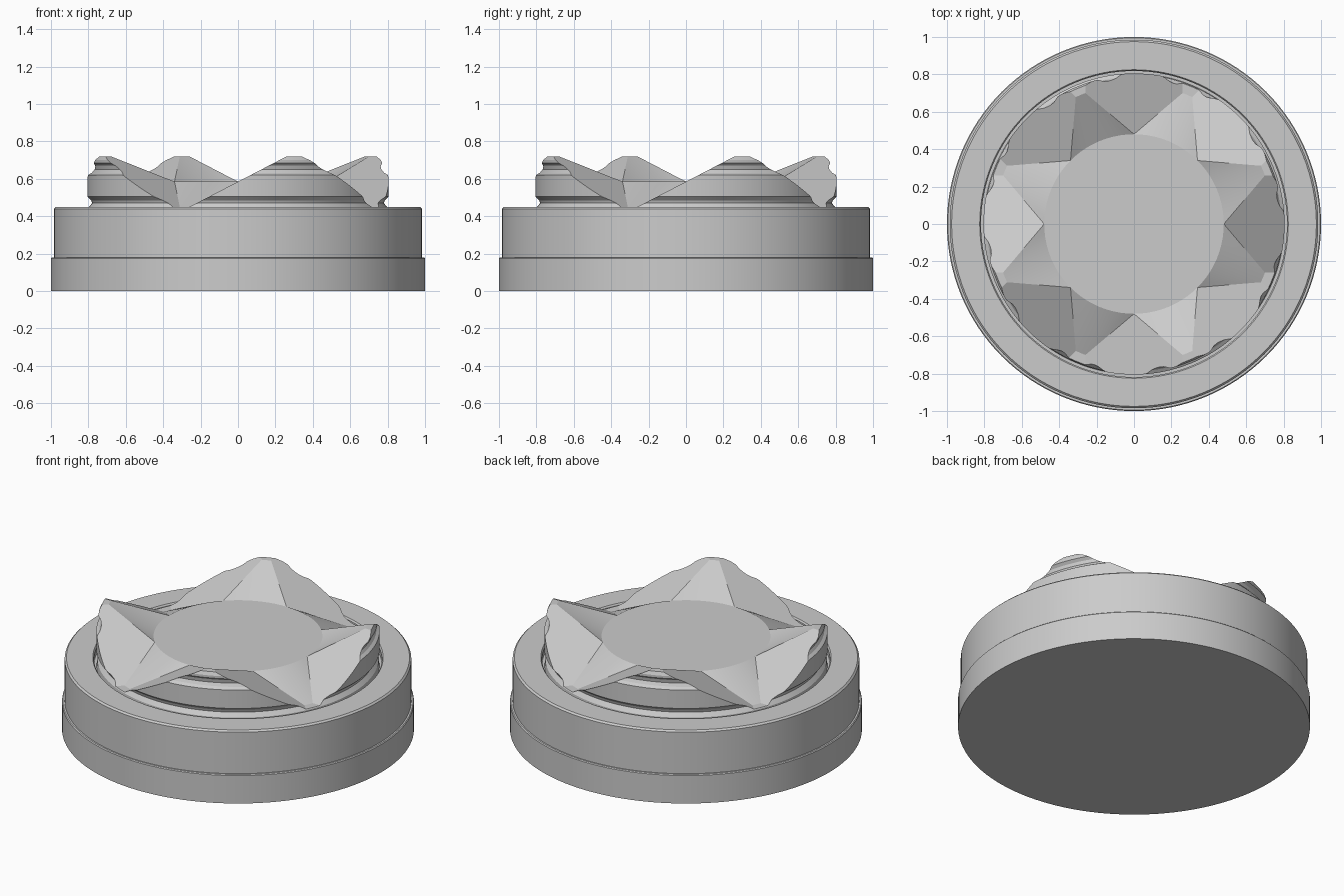
import bpy, bmesh, math
from math import sin, cos, asin, radians

if "Cube" in bpy.data.objects:
    bpy.data.objects.remove(bpy.data.objects["Cube"])

MID, HIGH, LOW = 0.585, 0.72, 0.45    # crown heights: disc, tooth tip, notch floor
INNER, TIP_R, TIP_Y = 0.48, 0.747, 0.26
SLOPE = (HIGH - MID) / TIP_Y


def finish(name, bm, angle):
    bmesh.ops.remove_doubles(bm, verts=bm.verts, dist=1e-5)
    bmesh.ops.recalc_face_normals(bm, faces=bm.faces)
    mesh = bpy.data.meshes.new(name)
    bm.to_mesh(mesh)
    bm.free()
    obj = bpy.data.objects.new(name, mesh)
    bpy.context.collection.objects.link(obj)
    bpy.ops.object.select_all(action='DESELECT')
    obj.select_set(True)
    bpy.context.view_layer.objects.active = obj
    bpy.ops.object.shade_smooth_by_angle(angle=radians(angle))
    return obj


def add_face(bm, points):
    """Add a polygon, skipping repeated corners."""
    clean = []
    for p in points:
        if not clean or math.dist(p, clean[-1]) > 1e-5:
            clean.append(p)
    if len(clean) > 1 and math.dist(clean[0], clean[-1]) < 1e-5:
        clean.pop()
    if len(clean) > 2:
        bm.faces.new([bm.verts.new(p) for p in clean])


def polar(r, a, z):
    return (r * cos(a), r * sin(a), z)


# Stepped round base with chamfered collar and a recess for the crown
profile = [(0, 0), (1, 0), (1, 0.175), (0.995, 0.18), (0.985, 0.18),
           (0.985, 0.44), (0.975, 0.45), (0.825, 0.45), (0.818, 0.44),
           (0.818, 0.40), (0, 0.40)]
bm = bmesh.new()
ring = [bm.verts.new((r, 0, z)) for r, z in profile]
edges = [bm.edges.new(pair) for pair in zip(ring, ring[1:])]
bmesh.ops.spin(bm, geom=ring + edges, axis=(0, 0, 1), cent=(0, 0, 0),
               angle=2 * math.pi, steps=128, use_merge=True)
finish("round_base", bm, 30)

# Side profile of the crown: shallow grooves near the notches and the tips
side = [(0.38, 0.805), (0.445, 0.80), (0.47, 0.78), (0.485, 0.785), (0.505, 0.805),
        (0.62, 0.805), (0.632, 0.787), (0.65, 0.776), (0.67, 0.78),
        (0.685, 0.795), (0.70, 0.795), (0.72, 0.785)]


def side_radius(z):
    for (z0, r0), (z1, r1) in zip(side, side[1:]):
        if z <= z1:
            return r0 + (r1 - r0) * (z - z0) / (z1 - z0)
    return side[-1][1]


def rim_height(k, local):
    """Height where flank k meets the side, solved by iteration."""
    h = MID
    for _ in range(25):
        h = MID + (-1) ** k * SLOPE * side_radius(h) * sin(local)
        h = max(LOW, min(HIGH, h))
    return h


# Crown with four teeth and four notches
bm = bmesh.new()
step = radians(45)
tip_a = asin(TIP_Y / TIP_R)
corner = {1: asin(TIP_Y / side_radius(HIGH)), -1: asin(TIP_Y / side_radius(LOW))}
N, ARC = 36, 10
rim = []
for k in range(8):
    s = (-1) ** k
    a0 = k * step
    lo, hi = -corner[-s], corner[s]
    z_hi, z_lo = MID + s * (HIGH - MID), MID - s * (HIGH - MID)
    # sloping flank between a tooth and a notch
    flank = []
    for i in range(N + 1):
        t = lo + (hi - lo) * i / N
        h = rim_height(k, t)
        if i == 0:
            h = z_lo
        if i == N:
            h = z_hi
        flank.append((a0 + t, h))
    start = polar(INNER, a0, MID)
    outer = [polar(side_radius(h), a, h) for a, h in flank]
    chain = [polar(TIP_R, a0 - tip_a, z_lo)] + outer + [polar(TIP_R, a0 + tip_a, z_hi)]
    for p, q in zip(chain, chain[1:]):
        add_face(bm, [start, p, q])
    # small flat at the tip or notch floor
    end = a0 + step - hi
    flat = [(a0 + hi + (end - a0 - hi) * i / 4, z_hi) for i in range(5)]
    p1 = polar(TIP_R, a0 + tip_a, z_hi)
    p2 = polar(TIP_R, a0 + step - tip_a, z_hi)
    add_face(bm, [p1] + [polar(side_radius(z_hi), a, z_hi) for a, _ in flat] + [p2])
    # inner facet fanning from the disc edge to the tip
    arc = [polar(INNER, a0 + step * i / ARC, MID) for i in range(ARC + 1)]
    half = ARC // 2
    for i in range(ARC):
        add_face(bm, [arc[i], arc[i + 1], p1 if i < half else p2])
    add_face(bm, [arc[half], p1, p2])
    rim += flank + flat[1:-1]

# central disc and underside
add_face(bm, [polar(INNER, step * i / ARC, MID) for i in range(8 * ARC)])
add_face(bm, [polar(side[0][1], a, side[0][0]) for a, _ in rim])

# side wall following the grooved profile up to the wavy rim
for (a, ha), (b, hb) in zip(rim, rim[1:] + rim[:1]):
    for (z0, _), (z1, _) in zip(side, side[1:]):
        quad = [(a, min(z0, ha)), (b, min(z0, hb)), (b, min(z1, hb)), (a, min(z1, ha))]
        add_face(bm, [polar(side_radius(z), t, z) for t, z in quad])
finish("toothed_crown", bm, 20)
